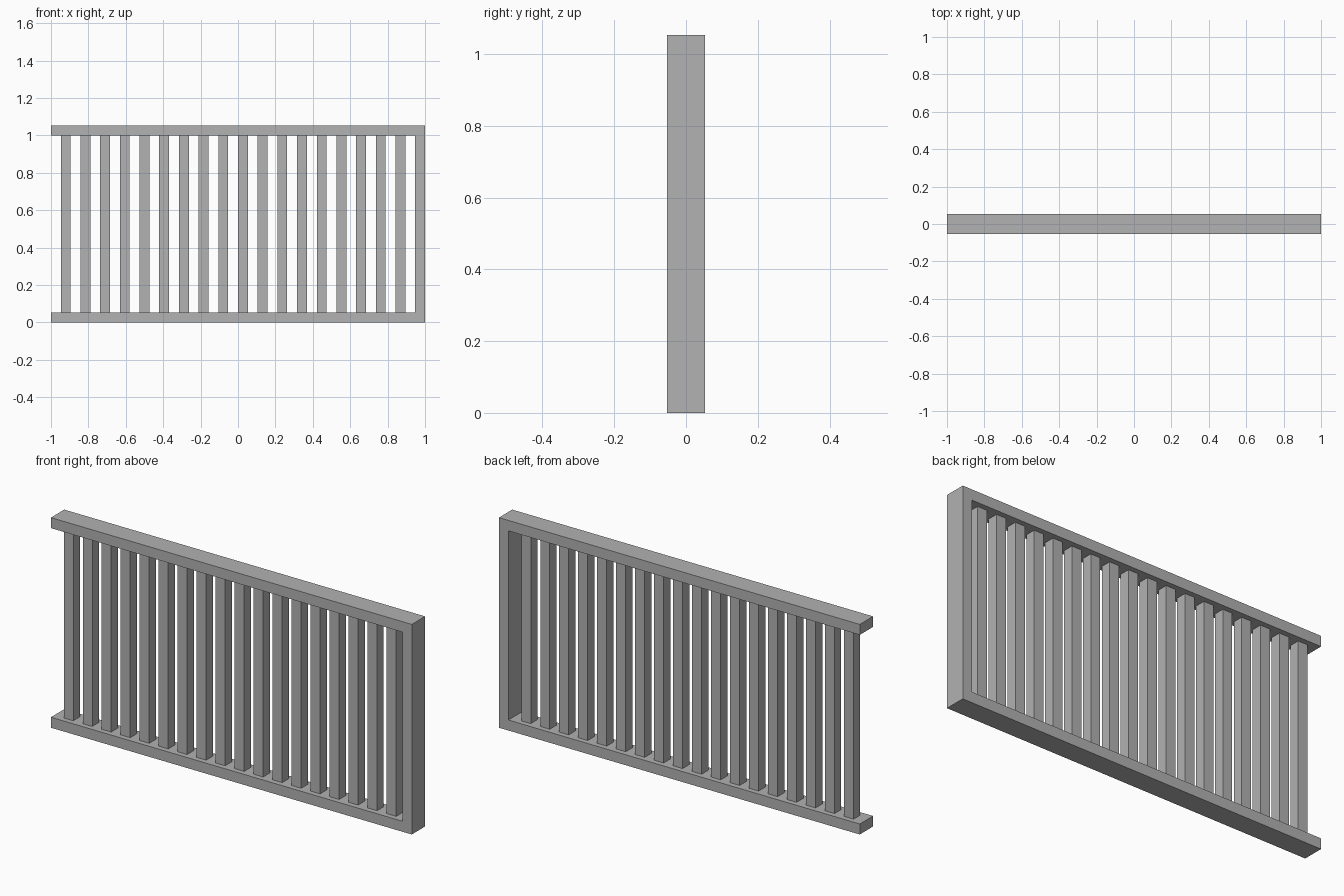
import bpy
import bmesh

cube = bpy.data.objects.get("Cube")
if cube:
    bpy.data.objects.remove(cube, do_unlink=True)

U = 1 / 19            # bar width and frame thickness
HEIGHT = 20 * U
BARS = 18

grey = bpy.data.materials.new("grey")
grey.use_nodes = True
colour = (0.445, 0.445, 0.445, 1)
grey.diffuse_color = colour
grey.node_tree.nodes["Principled BSDF"].inputs["Base Color"].default_value = colour


def extruded(name, outline, depth, axis):
    """Extrude a closed outline by depth along the given axis."""
    bm = bmesh.new()
    face = bm.faces.new([bm.verts.new(p) for p in outline])
    result = bmesh.ops.extrude_face_region(bm, geom=[face])
    moved = [v for v in result["geom"] if isinstance(v, bmesh.types.BMVert)]
    bmesh.ops.translate(bm, verts=moved, vec=[depth * a for a in axis])
    bmesh.ops.recalc_face_normals(bm, faces=bm.faces)
    mesh = bpy.data.meshes.new(name)
    bm.to_mesh(mesh)
    bm.free()
    mesh.materials.append(grey)
    obj = bpy.data.objects.new(name, mesh)
    bpy.context.collection.objects.link(obj)
    return obj


# Frame: bottom rail, end post and top rail in one piece, open at one end
profile = [(-1, 0), (1, 0), (1, HEIGHT), (-1, HEIGHT),
           (-1, HEIGHT - U), (1 - U, HEIGHT - U), (1 - U, U), (-1, U)]
extruded("frame", [(x, -U, z) for x, z in profile], 2 * U, (0, 1, 0))

# Upright bars, centred in the depth of the frame
h = U / 2
square = [(-h, -h, U), (h, -h, U), (h, h, U), (-h, h, U)]
for i in range(BARS):
    bar = extruded(f"bar_{i + 1}", square, HEIGHT - 2 * U, (0, 0, 1))
    bar.location.x = -1 + U + h + i * 2 * U
